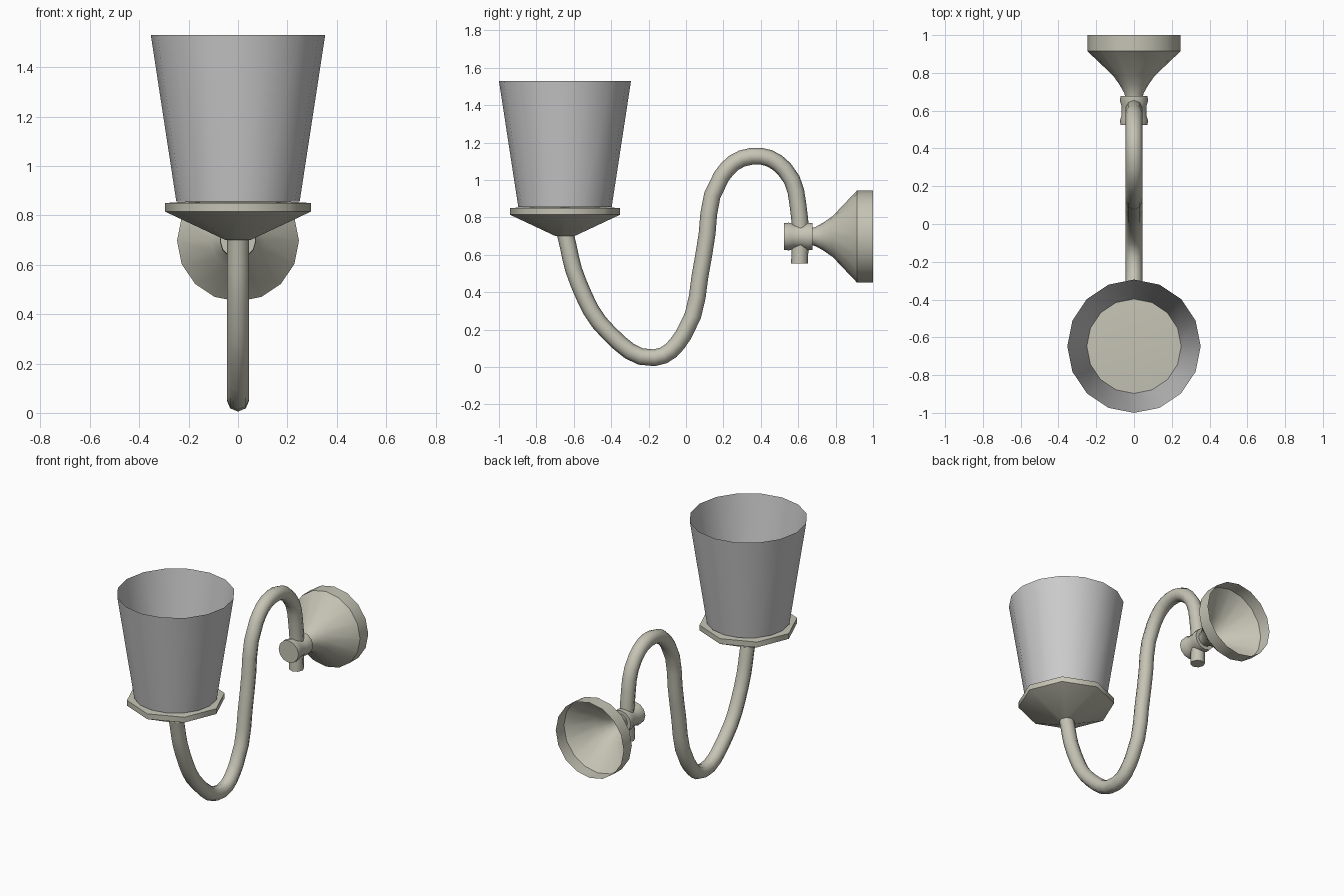
import bpy, bmesh, math
from mathutils import Vector, Matrix

if "Cube" in bpy.data.objects:
    bpy.data.objects.remove(bpy.data.objects["Cube"])

brass = bpy.data.materials.new("aged_brass")
brass.diffuse_color = (0.56, 0.55, 0.46, 1)
brass.use_nodes = True
brass.node_tree.nodes["Principled BSDF"].inputs["Base Color"].default_value = brass.diffuse_color


def smooth(ob, angle=35):
    bpy.ops.object.select_all(action='DESELECT')
    ob.select_set(True)
    bpy.context.view_layer.objects.active = ob
    bpy.ops.object.shade_smooth_by_angle(angle=math.radians(angle))


def lathe(name, profile, segments, origin, along_y=False, mat=None, angle=35):
    """Spin (radius, height) points about z, or about y when along_y is set."""
    bm = bmesh.new()
    rings = []
    for r, h in profile:
        if r == 0:
            rings.append([bm.verts.new((0, 0, h))] * segments)
        else:
            rings.append([bm.verts.new((r * math.cos(2 * math.pi * i / segments),
                                        r * math.sin(2 * math.pi * i / segments), h))
                          for i in range(segments)])
    for a, b in zip(rings, rings[1:]):
        for i in range(segments):
            j = (i + 1) % segments
            bm.faces.new(list(dict.fromkeys((a[i], a[j], b[j], b[i]))))
    if along_y:
        bm.transform(Matrix.Rotation(-math.pi / 2, 4, 'X'))
    mesh = bpy.data.meshes.new(name)
    bm.to_mesh(mesh)
    bm.free()
    ob = bpy.data.objects.new(name, mesh)
    ob.location = origin
    bpy.context.collection.objects.link(ob)
    if mat:
        mesh.materials.append(mat)
    smooth(ob, angle)
    return ob


LAMP_Y, WALL_Z = -0.647, 0.698

# Open tapered shade, thin single wall
lathe("shade", [(0.25, 0.857), (0.353, 1.53)], 16, (0, LAMP_Y, 0))

# Octagonal dish below the shade
lathe("shade_dish", [(0, 0.70), (0.05, 0.70), (0.295, 0.815), (0.295, 0.85),
                     (0.2, 0.856), (0, 0.857)], 8, (0, LAMP_Y, 0), mat=brass, angle=50)

# Flared wall cup, hollow at the back
lathe("wall_cup", [(0.046, 0.66), (0.05, 0.69), (0.075, 0.735), (0.11, 0.785),
                   (0.247, 0.915), (0.247, 1.0)], 16, (0, 0, WALL_Z), True, brass)

# Waisted collar joining the arm to the wall cup
lathe("collar", [(0, 0.525), (0.072, 0.525), (0.074, 0.55), (0.066, 0.575),
                 (0.066, 0.625), (0.074, 0.65), (0.072, 0.677), (0, 0.677)],
      12, (0, 0, WALL_Z), True, brass)

# S-shaped swan-neck arm, ending in a short stub under the collar
path = [(LAMP_Y, 0.72), (-0.575, 0.45), (-0.41, 0.18), (-0.17, 0.05), (-0.015, 0.17),
        (0.095, 0.60), (0.19, 1.02), (0.35, 1.127), (0.525, 1.06),
        (0.607, 0.80), (0.607, 0.555)]
curve = bpy.data.curves.new("arm", 'CURVE')
curve.dimensions = '3D'
curve.bevel_depth = 0.045
curve.bevel_resolution = 2
curve.use_fill_caps = True
spline = curve.splines.new('BEZIER')
spline.resolution_u = 4
spline.bezier_points.add(len(path) - 1)
for p, (y, z) in zip(spline.bezier_points, path):
    p.co = Vector((0, y, z))
    p.handle_left_type = p.handle_right_type = 'AUTO'
arm = bpy.data.objects.new("arm", curve)
bpy.context.collection.objects.link(arm)
bpy.ops.object.select_all(action='DESELECT')
arm.select_set(True)
bpy.context.view_layer.objects.active = arm
bpy.ops.object.convert(target='MESH')
arm = bpy.context.view_layer.objects.active
arm.data.materials.clear()
arm.data.materials.append(brass)
smooth(arm, 60)
